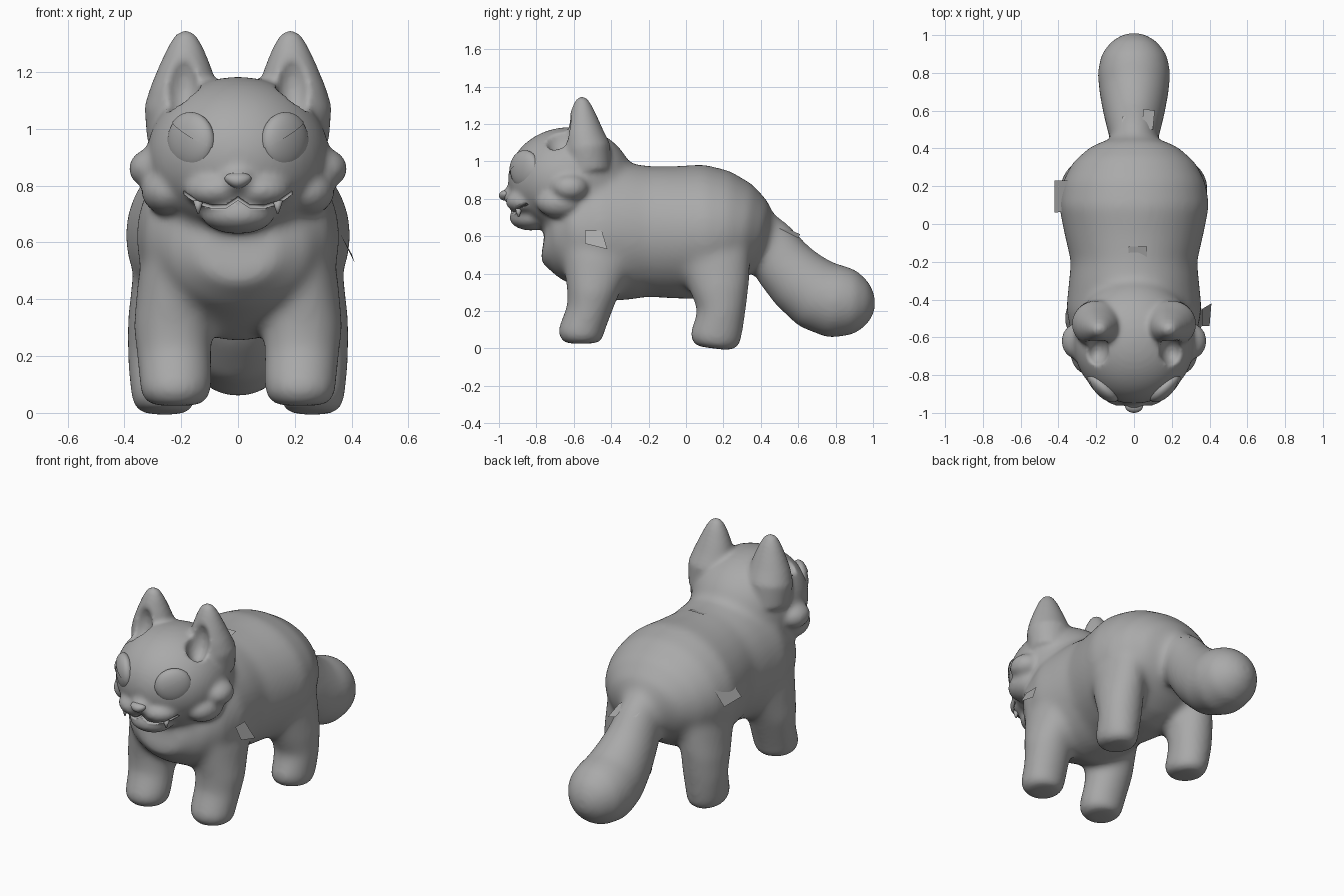
import bpy, bmesh, math
from mathutils import Vector, Matrix

cube = bpy.data.objects.get("Cube")
if cube:
    bpy.data.objects.remove(cube)

grey = bpy.data.materials.new("soft grey")
grey.use_nodes = True
grey.diffuse_color = (0.4, 0.4, 0.4, 1)
grey.node_tree.nodes["Principled BSDF"].inputs["Base Color"].default_value = (0.4, 0.4, 0.4, 1)
X = Vector((1, 0, 0))


def tube(bm, rings, side=1, n=32):
    """Closed loft through rings of (x, y, z, half width, half depth)."""
    mids = [Vector((r[0] * side, r[1], r[2])) for r in rings]
    loops = []
    for i, r in enumerate(rings):
        t = mids[min(i + 1, len(mids) - 1)] - mids[max(i - 1, 0)]
        t.x = 0
        up = t.normalized().cross(X)
        loops.append([bm.verts.new(mids[i] + X * r[3] * math.cos(a) + up * r[4] * math.sin(a))
                      for a in (k * math.tau / n for k in range(n))])
    for a, b in zip(loops, loops[1:]):
        for k in range(n):
            bm.faces.new((a[k], a[(k + 1) % n], b[(k + 1) % n], b[k]))
    bm.faces.new(loops[0][::-1])
    bm.faces.new(loops[-1])


def ball(bm, at, size, side=1, turn=0):
    m = (Matrix.Translation((at[0] * side, at[1], at[2])) @ Matrix.Rotation(turn * side, 4, "Z")
         @ Matrix.Diagonal((*size, 1)))
    return bmesh.ops.create_uvsphere(bm, u_segments=32, v_segments=20, radius=1, matrix=m)["verts"]


def make(name, bm):
    mesh = bpy.data.meshes.new(name)
    bm.to_mesh(mesh)
    bm.free()
    ob = bpy.data.objects.new(name, mesh)
    bpy.context.collection.objects.link(ob)
    mesh.materials.append(grey)
    for p in mesh.polygons:
        p.use_smooth = True
    return ob


def blend(ob, voxel, rounds):
    """Melt overlapping volumes into one soft skin."""
    m = ob.modifiers.new("melt", "REMESH")
    m.mode, m.voxel_size, m.use_smooth_shade = "VOXEL", voxel, True
    m = ob.modifiers.new("soften", "SMOOTH")
    m.factor, m.iterations = 0.5, rounds


def cut(ob, cutter):
    cutter.hide_render = True
    cutter.hide_set(True)
    m = ob.modifiers.new("carve", "BOOLEAN")
    m.operation, m.object, m.solver = "DIFFERENCE", cutter, "EXACT"


# Torso, neck, skull, tail and legs
bm = bmesh.new()
tube(bm, [(0, -.76, .58, .14, .12), (0, -.7, .57, .25, .2), (0, -.6, .6, .33, .3), (0, -.45, .62, .36, .37),
          (0, -.3, .625, .345, .365), (0, -.2, .625, .335, .35), (0, -.05, .62, .37, .355),
          (0, .1, .625, .4, .36), (0, .22, .625, .38, .325), (0, .32, .615, .33, .265),
          (0, .4, .6, .24, .19), (0, .44, .59, .14, .12)])
ball(bm, (0, -.53, .84), (.29, .25, .23))
ball(bm, (0, -.62, .9), (.325, .335, .285))
tube(bm, [(0, .3, .7, .1, .12), (0, .44, .56, .125, .15), (0, .52, .45, .145, .165), (0, .6, .365, .165, .18),
          (0, .7, .285, .185, .195), (0, .8, .25, .195, .2), (0, .9, .245, .175, .175),
          (0, .97, .24, .12, .12), (0, 1.01, .24, .05, .05)])
for s in (1, -1):
    tube(bm, [(.22, -.57, .025, .09, .085), (.22, -.57, .06, .125, .125), (.22, -.55, .12, .13, .12),
              (.225, -.52, .2, .132, .12), (.23, -.5, .3, .14, .14), (.22, -.47, .5, .13, .2)], s)
    tube(bm, [(.26, .145, 0, .09, .1), (.26, .15, .04, .115, .14), (.265, .17, .1, .117, .135),
              (.265, .19, .2, .125, .13), (.26, .18, .32, .13, .16), (.24, .15, .5, .13, .2)], s)
base = make("base_form", bm)
blend(base, .016, 22)
bpy.context.view_layer.update()
graph = bpy.context.evaluated_depsgraph_get()
bm = bmesh.new()
bm.from_mesh(base.evaluated_get(graph).to_mesh())
bpy.data.objects.remove(base)

# Ears, cheeks and muzzle melted onto the base
scoop, slot = bmesh.new(), bmesh.new()
for s in (1, -1):
    tube(bm, [(.2, -.52, .95, .12, .12), (.195, -.53, 1.08, .135, .125), (.19, -.545, 1.15, .118, .105),
              (.187, -.55, 1.22, .092, .082), (.185, -.555, 1.29, .062, .055), (.185, -.557, 1.33, .038, .034),
              (.185, -.557, 1.345, .018, .016)], s)
    ball(scoop, (.2, -.68, 1.16), (.065, .085, .12), s, .3)
    ball(bm, (.29, -.62, .86), (.095, .1, .075), s)
    ball(bm, (.24, -.67, .78), (.1, .13, .085), s)
    ball(bm, (.075, -.85, .785), (.115, .115, .068), s, .35)
ball(bm, (0, -.86, .82), (.08, .13, .06))
ball(bm, (0, -.83, .70), (.13, .115, .07))
body = make("body", bm)
blend(body, .012, 3)
cut(body, make("ear_scoops", scoop))
blend(body, .012, 5)

# Wavy mouth line
lip = [(0, .755), (.04, .728), (.09, .725), (.14, .74), (.19, .775)]
lip = [(-x, z) for x, z in lip[:0:-1]] + lip
edges = [[slot.verts.new((x, y + 2.6 * x * x, z + h)) for x, z in lip]
         for y, h in ((-1.1, -.006), (-.925, -.006), (-.925, .006), (-1.1, .006))]
for i in range(4):
    a, b = edges[i], edges[(i + 1) % 4]
    for k in range(len(lip) - 1):
        slot.faces.new((a[k], a[k + 1], b[k + 1], b[k]))
for k in (0, -1):
    slot.faces.new([e[k] for e in edges])
slot.normal_update()
bmesh.ops.recalc_face_normals(slot, faces=slot.faces)
cut(body, make("mouth_cutter", slot))

# Eyes with half-closed upper lids, and fangs
for s, name in ((1, "left"), (-1, "right")):
    at, yaw = (.167, -.862, .955), math.radians(43)
    bm = bmesh.new()
    ball(bm, at, (.104, .045, .101), s, yaw)
    make(name + "_eye", bm)
    bm = bmesh.new()
    ball(bm, at, (.107, .050, .104), s, yaw)
    bmesh.ops.bisect_plane(bm, geom=bm.verts[:] + bm.edges[:] + bm.faces[:], plane_co=(at[0] * s, at[1], .985),
                           plane_no=(-.45 * s, -.25, 1), clear_inner=True)
    make(name + "_eyelid", bm)
    bm = bmesh.new()
    m = Matrix.Translation((.14 * s, -.895, .725)) @ Matrix.Rotation(math.pi, 4, "X")
    bmesh.ops.create_cone(bm, cap_ends=True, segments=16, radius1=.018, radius2=.004, depth=.045, matrix=m)
    make(name + "_fang", bm)

# Nose: a rounded triangle
bm = bmesh.new()
for v in ball(bm, (0, -.965, .818), (.045, .035, .028)):
    v.co.x *= 1 + (v.co.z - .818) * 12
make("nose", bm)

# Loose fur tufts as thin plates
tufts = {"left_shoulder_tuft": [(.36, -.54, .63), (.36, -.45, .63), (.41, -.42, .53), (.4, -.54, .56)],
         "right_flank_tuft": [(-.34, .23, .75), (-.34, .07, .75), (-.42, .06, .65), (-.42, .23, .65)],
         "back_tuft": [(-.03, -.12, .98), (.07, -.12, .98), (.07, -.18, .965), (-.03, -.18, .965)],
         "left_tail_tuft": [(.04, .5, .66), (.1, .5, .64), (.11, .6, .59), (.05, .61, .61)],
         "right_tail_tuft": [(-.07, .48, .67), (.02, .49, .68), (.02, .57, .63), (-.06, .57, .62)]}
for name, pts in tufts.items():
    bm = bmesh.new()
    bm.faces.new([bm.verts.new(p) for p in pts])
    make(name, bm)
